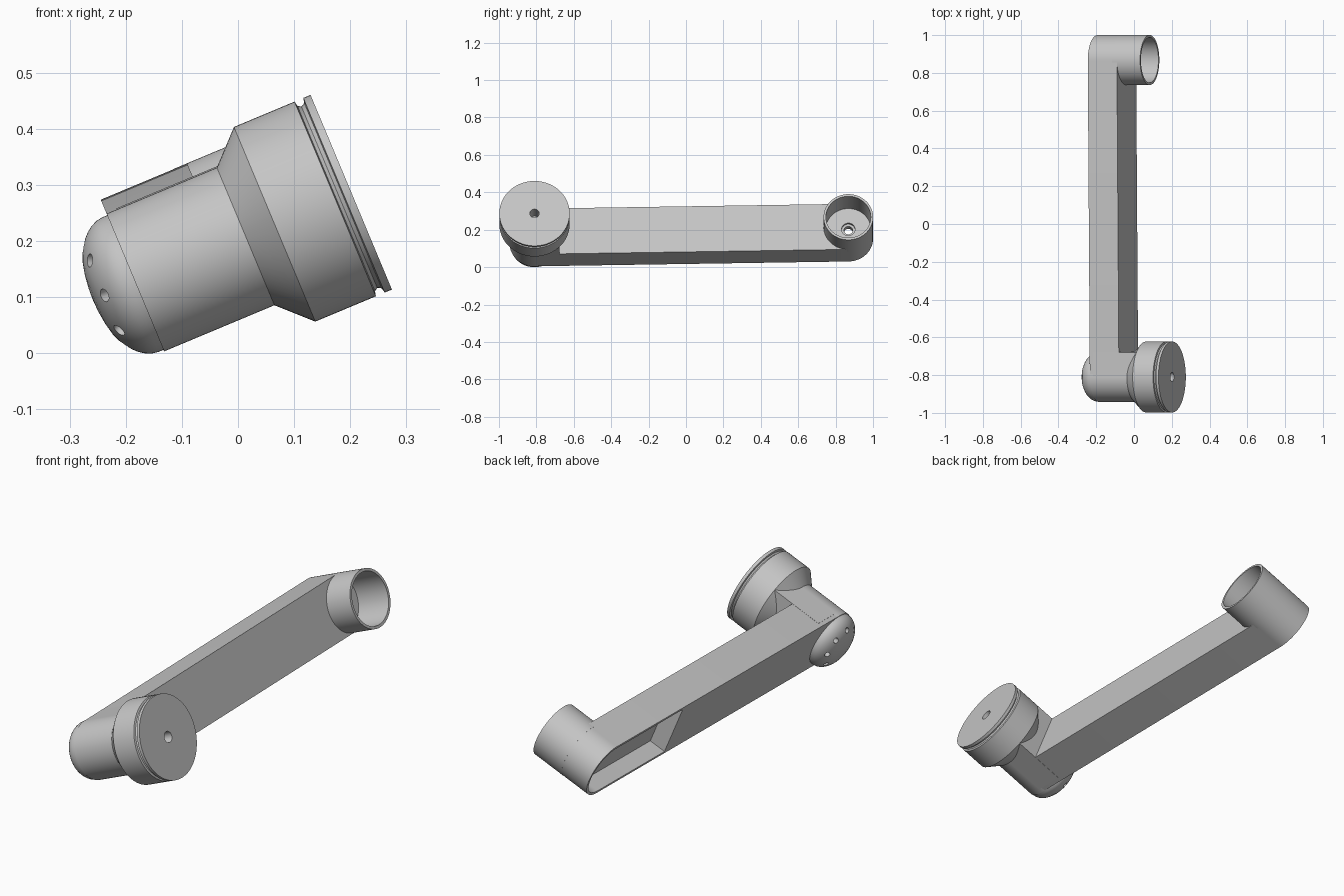
import bpy, bmesh, math
from mathutils import Matrix, Vector

cube = bpy.data.objects.get("Cube")
if cube:
    bpy.data.objects.remove(cube, do_unlink=True)

grey = bpy.data.materials.new("plain grey")
grey.use_nodes = True
grey.diffuse_color = (0.56, 0.56, 0.56, 1)
grey.node_tree.nodes["Principled BSDF"].inputs["Base Color"].default_value = (0.56, 0.56, 0.56, 1)

# Parts are laid out with the hub axis along local x, then tilted upright
TILT = Matrix.Rotation(math.radians(-22.7), 4, 'Y')
NEAR = Vector((0, -0.81, 0.187))
FAR = Vector((0, 0.868, 0.215))
R = 0.133
SEG = 72


def finish(name, bm):
    bmesh.ops.remove_doubles(bm, verts=bm.verts, dist=1e-5)
    bmesh.ops.recalc_face_normals(bm, faces=bm.faces)
    me = bpy.data.meshes.new(name)
    bm.to_mesh(me)
    bm.free()
    me.materials.append(grey)
    ob = bpy.data.objects.new(name, me)
    bpy.context.collection.objects.link(ob)
    return ob


def lathe(name, centre, profile, closed=False):
    """Revolve (along, radius) points about the hub axis."""
    bm = bmesh.new()
    vs = [bm.verts.new(centre + Vector((u, 0, r))) for u, r in profile]
    pairs = list(zip(vs, vs[1:])) + ([(vs[-1], vs[0])] if closed else [])
    es = [bm.edges.new(p) for p in pairs]
    bmesh.ops.spin(bm, geom=vs + es, cent=centre, axis=(1, 0, 0),
                   angle=math.tau, steps=SEG, use_duplicate=False)
    return finish(name, bm)


def bar(name, start, end, r, u0, u1, round_start=False, round_end=False):
    """Straight bar between two centres, with square or round ends."""
    d = (end - start).normalized()
    n = Vector((0, -d.z, d.y))

    def cap(c, out, side, rounded):
        steps = SEG // 2 if rounded else 1
        return [c + side * r * math.cos(math.pi * i / steps)
                + out * (r * math.sin(math.pi * i / steps) if rounded else 0)
                for i in range(steps + 1)]

    pts = cap(end, d, n, round_end) + cap(start, -d, -n, round_start)
    bm = bmesh.new()
    face = bm.faces.new([bm.verts.new(p + Vector((u0, 0, 0))) for p in pts])
    ext = bmesh.ops.extrude_face_region(bm, geom=[face])["geom"]
    bmesh.ops.translate(bm, vec=(u1 - u0, 0, 0),
                        verts=[g for g in ext if isinstance(g, bmesh.types.BMVert)])
    return finish(name, bm)


def cut(target, cutter):
    cutter.hide_render = True
    mod = target.modifiers.new("cut", 'BOOLEAN')
    mod.operation = 'DIFFERENCE'
    mod.solver = 'EXACT'
    mod.object = cutter
    bpy.context.view_layer.objects.active = target
    bpy.ops.object.modifier_apply(modifier=mod.name)
    bpy.data.objects.remove(cutter, do_unlink=True)


# Near hub: barrel, cone, wide drum, groove and bored end disc
near_hub = lathe("near_hub", NEAR, [
    (-0.12, 0), (-0.12, R), (0.093, R), (0.149, 0.188), (0.266, 0.188),
    (0.268, 0.179), (0.274, 0.175), (0.281, 0.179), (0.283, 0.188),
    (0.297, 0.188), (0.297, 0.025), (0.2, 0.025), (0.2, 0)])

# Domed cap with a ring of angled holes
dome = lathe("dome_cap", NEAR, [
    (-0.11, 0), (-0.11, 0.13), (-0.13, 0.13), (-0.142, 0.128), (-0.153, 0.123),
    (-0.163, 0.116), (-0.172, 0.107), (-0.18, 0.096), (-0.187, 0.084),
    (-0.193, 0.069), (-0.198, 0.047), (-0.201, 0.022), (-0.202, 0)])
bm = bmesh.new()
for i in range(8):
    spin = Matrix.Rotation(math.tau * i / 8, 4, 'X')
    place = (Matrix.Translation(NEAR) @ spin @ Matrix.Translation((-0.178, 0, 0.094))
             @ Matrix.Rotation(math.radians(-50), 4, 'Y'))
    bmesh.ops.create_cone(bm, cap_ends=True, segments=24, radius1=0.012,
                          radius2=0.012, depth=0.07, matrix=place)
cut(dome, finish("dome_hole_cutter", bm))

# Squared shoulder joining the arm to the near hub
shoulder = bar("hub_shoulder", NEAR, Vector((0, -0.677, 0.189)), R, -0.1, 0.146)

# Arm with socket floor, stepped screw hole and back pocket
arm = bar("arm", NEAR, FAR, R - 0.001, -0.12, 0.047, True, True)
for u0, u1, r in ((0.01, 0.1, 0.1202), (-0.005, 0.05, 0.036), (-0.2, 0.05, 0.023)):
    cut(arm, lathe("bore_cutter", FAR, [(u0, 0), (u0, r), (u1, r), (u1, 0)]))
pocket_start = NEAR.lerp(FAR, 0.7)
cut(arm, bar("pocket_cutter", pocket_start, FAR, 0.12, -0.2, -0.04, False, True))

# Far socket ring
socket = lathe("far_socket", FAR, [(0.02, 0.12), (0.02, 0.1325), (0.18, 0.1325), (0.18, 0.12)], True)

# Tilt everything into place and smooth the round surfaces
for ob in (near_hub, dome, shoulder, arm, socket):
    ob.data.transform(TILT)
    bpy.ops.object.select_all(action='DESELECT')
    ob.select_set(True)
    bpy.context.view_layer.objects.active = ob
    bpy.ops.object.shade_smooth_by_angle(angle=math.radians(25))
